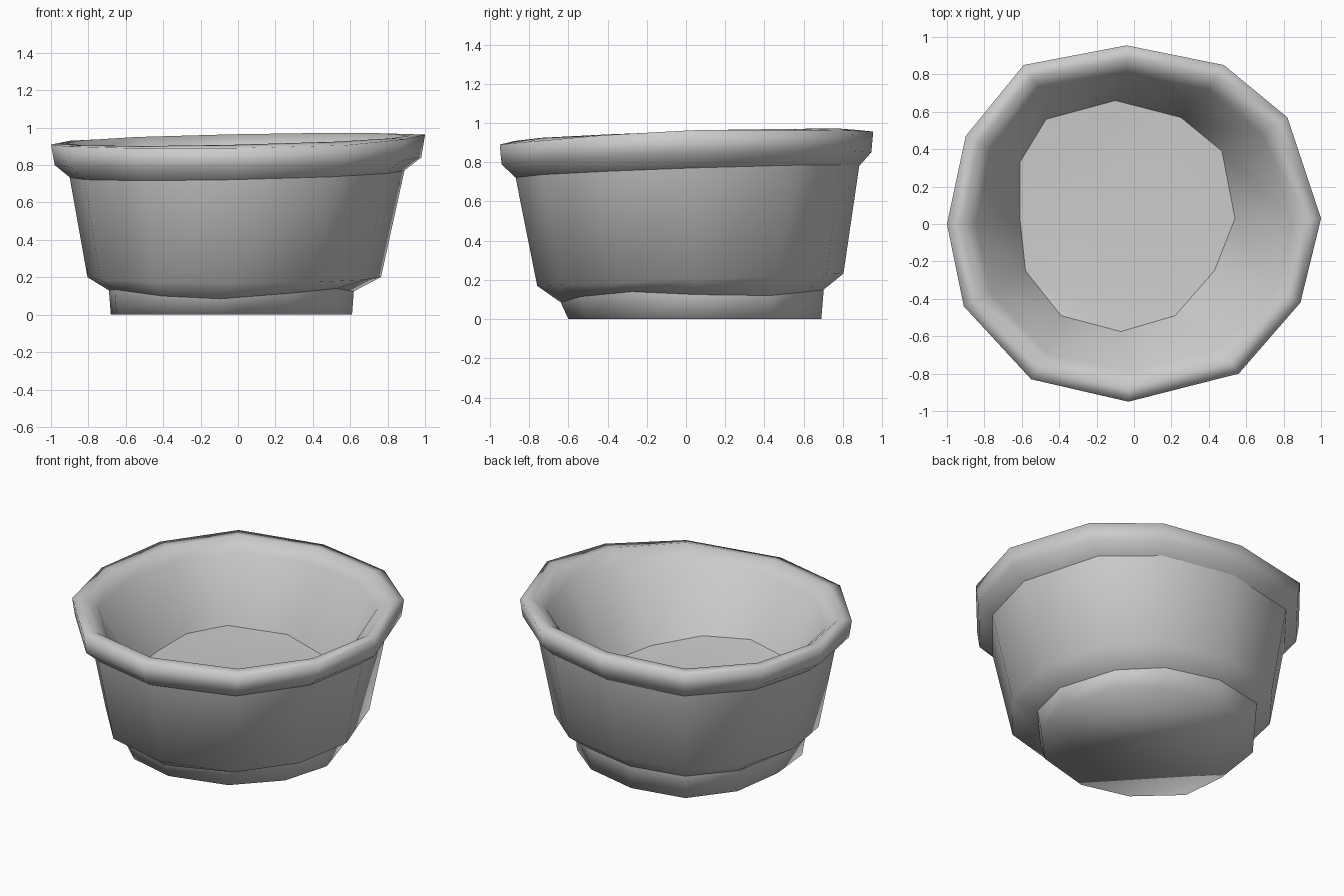
import bpy
import bmesh

cube = bpy.data.objects.get("Cube")
if cube:
    bpy.data.objects.remove(cube)

# Hand-thrown outlines: rim, foot and inner floor
RIM = [(1, .03), (.82, .57), (.48, .85), (-.04, .955), (-.59, .85), (-.9, .47),
       (-1, 0), (-.91, -.44), (-.55, -.83), (-.03, -.95), (.56, -.8), (.89, -.42)]
FOOT = [(.61, .06), (.5, .43), (.27, .61), (-.08, .69), (-.43, .62), (-.63, .36),
        (-.68, .01), (-.65, -.29), (-.4, -.52), (-.09, -.6), (.28, -.5), (.52, -.25)]
FLOOR = [(.54, .03), (.47, .39), (.25, .57), (-.1, .66), (-.47, .56), (-.61, .33),
         (-.61, .03), (-.58, -.25), (-.39, -.49), (-.07, -.575), (.22, -.49), (.43, -.25)]

# Uneven heights of the foot joint, the rim edge and the floor edge
JOINT_Z = [.125, .12, .14, .15, .15, .14, .13, .135, .1, .085, .115, .14]
EDGE_Z = [.963, .965, .962, .956, .945, .93, .91, .9, .89, .89, .905, .938]
FLOOR_Z = [.42, .41, .43, .455, .455, .45, .45, .45, .495, .5, .48, .45]

clay = bpy.data.materials.new("grey clay")
clay.use_nodes = True
grey = (.6, .6, .6, 1)
clay.diffuse_color = grey
clay.node_tree.nodes["Principled BSDF"].inputs["Base Color"].default_value = grey

bm = bmesh.new()


def add_ring(outline, heights, sx=1, sy=1, cx=0, cy=0, tilt_x=0, tilt_y=0):
    """One ring, scaled, shifted and slightly tilted; heights is a number or a list."""
    if not isinstance(heights, list):
        heights = [heights] * len(outline)
    ring = []
    for (px, py), z in zip(outline, heights):
        x, y = px * sx + cx, py * sy + cy
        ring.append(bm.verts.new((x, y, z + tilt_x * x + tilt_y * y)))
    return ring


# Rings from the underside, up the outside, over the rim and down inside
foot_base = add_ring(FOOT, 0)
foot_top = add_ring(FOOT, JOINT_Z, 1.015, 1.04, 0, -.015)
body_low = add_ring(RIM, .2, .785, .82, -.02, .02, 0, .04)
neck = add_ring(RIM, .752, .895, .92, -.005, .005, .02, .034)
rim_low = add_ring(RIM, .82, .98, .99, 0, 0, .02, .033)
rim_edge = add_ring(RIM, EDGE_Z)
rim_crest = add_ring(RIM, .937, .92, .92, 0, 0, .022, .032)
rim_inner = add_ring(RIM, .87, .84, .84, -.005, .005, .025, .03)
floor = add_ring(FLOOR, FLOOR_Z)
rings = [foot_base, foot_top, body_low, neck, rim_low, rim_edge,
         rim_crest, rim_inner, floor]

for low, high in zip(rings, rings[1:]):
    for i in range(len(low)):
        j = (i + 1) % len(low)
        bm.faces.new((low[i], low[j], high[j], high[i]))
caps = [bm.faces.new(foot_base), bm.faces.new(floor)]
bmesh.ops.triangulate(bm, faces=caps)
bmesh.ops.recalc_face_normals(bm, faces=bm.faces)

# Smooth everywhere except at the foot joint, the neck and the floor
for face in bm.faces:
    face.smooth = True
for ring in (foot_top, neck, floor):
    for i, v in enumerate(ring):
        bm.edges.get((v, ring[i - 1])).smooth = False

mesh = bpy.data.meshes.new("bowl")
bm.to_mesh(mesh)
bm.free()
mesh.materials.append(clay)
bowl = bpy.data.objects.new("bowl", mesh)
bpy.context.collection.objects.link(bowl)
